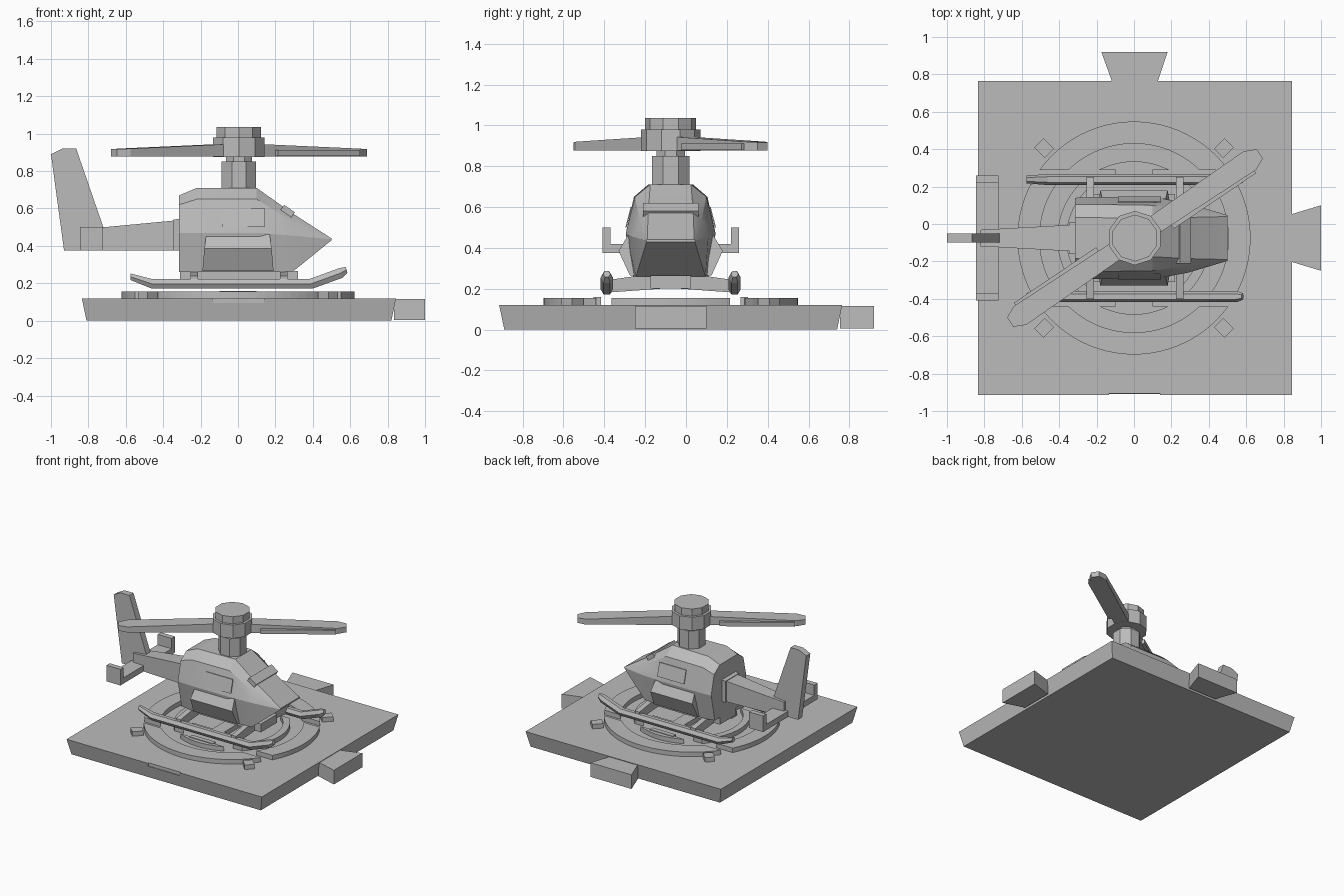
import bpy, bmesh
from math import asin, sin, cos, pi, radians
from mathutils import Matrix, Vector

if "Cube" in bpy.data.objects:
    bpy.data.objects.remove(bpy.data.objects["Cube"], do_unlink=True)

grey = bpy.data.materials.new("plain grey")
grey.use_nodes = True
tone = (0.5, 0.5, 0.5, 1)
grey.diffuse_color = tone
grey.node_tree.nodes["Principled BSDF"].inputs["Base Color"].default_value = tone

MID = -0.075  # y of the aircraft and pad centre line


def loft(name, rings, matrix=Matrix()):
    """Skin a list of matching point rings and cap both ends."""
    bm = bmesh.new()
    rows = [[bm.verts.new(matrix @ Vector(p)) for p in ring] for ring in rings]
    n = len(rows[0])
    for a, b in zip(rows, rows[1:]):
        for i in range(n):
            j = (i + 1) % n
            bm.faces.new((a[i], a[j], b[j], b[i]))
    bm.faces.new(rows[0])
    bm.faces.new(rows[-1])
    bmesh.ops.remove_doubles(bm, verts=bm.verts, dist=0.0005)
    bmesh.ops.recalc_face_normals(bm, faces=bm.faces)
    mesh = bpy.data.meshes.new(name)
    bm.to_mesh(mesh)
    bm.free()
    mesh.materials.append(grey)
    obj = bpy.data.objects.new(name, mesh)
    bpy.context.collection.objects.link(obj)
    return obj


def slab(name, outline, low, high, matrix=Matrix()):
    """Extrude an x, y outline upward."""
    return loft(name, [[(x, y, z) for x, y in outline] for z in (low, high)], matrix)


def side_plate(name, outline, y0, y1):
    """Extrude an x, z outline sideways."""
    return loft(name, [[(x, y, z) for x, z in outline] for y in (y0, y1)])


def rect(x0, x1, y0, y1):
    return [(x0, y0), (x1, y0), (x1, y1), (x0, y1)]


def box(name, x0, x1, y0, y1, z0, z1, matrix=Matrix()):
    return slab(name, rect(x0, x1, y0, y1), z0, z1, matrix)


def drum(name, radius, low, high, sides):
    pts = [(0.005 + radius * cos((i + 0.5) * 2 * pi / sides),
            MID + radius * sin((i + 0.5) * 2 * pi / sides)) for i in range(sides)]
    return slab(name, pts, low, high)


def smooth(obj, angle):
    bpy.ops.object.select_all(action="DESELECT")
    obj.select_set(True)
    bpy.context.view_layer.objects.active = obj
    bpy.ops.object.shade_smooth_by_angle(angle=radians(angle))


# Base tile with flared sides, edge slot and two connector tabs
base = loft("base_tile", [
    [(x, y, 0) for x, y in rect(-0.81, 0.82, -0.89, 0.74)],
    [(x, y, 0.12) for x, y in rect(-0.835, 0.845, -0.915, 0.765)]])
cutter = box("slot_cutter", -0.135, 0.14, -1, -0.905, 0.095, 0.2)
cutter.hide_render = True
cutter.hide_viewport = True
slot = base.modifiers.new("slot", "BOOLEAN")
slot.object = cutter
slab("right_tab", [(0.835, -0.2), (1, -0.25), (1, 0.1), (0.835, 0.05)], 0.005, 0.115)
slab("back_tab", [(-0.115, 0.755), (0.125, 0.755), (0.18, 0.92), (-0.175, 0.92)], 0.005, 0.115)


# Landing rings, split by two straight lanes under the skids
def ring_part(name, inner, outer, lane, turn, across):
    pts = []
    for r, flip in ((outer, 1), (inner, -1)):
        a = asin(min(1, lane / r))
        a = pi / 2 - a if across else a
        steps = [turn + flip * a * (k / 12 - 1) for k in range(25)]
        pts += [(r * cos(t), MID + r * sin(t)) for t in steps]
    slab(name, pts, 0.115, 0.155)


for label, inner, outer in (("outer", 0.505, 0.623), ("inner", 0.36, 0.41)):
    for k, side in enumerate(("right", "back", "left", "front")):
        across = k % 2 == 1
        ring_part(f"{label}_ring_{side}", inner, outer, 0.365 if across else 0.29,
                  k * pi / 2, across)
for k in range(4):
    turn = Matrix.Translation((0, MID, 0)) @ Matrix.Rotation(pi / 4 + k * pi / 2, 4, "Z")
    box(f"pad_marker_{k}", 0.64, 0.72, -0.035, 0.035, 0.115, 0.155, turn)

# Letterless bar marking inside the pad
for s in (-1, 1):
    box("pad_bar", -0.1, 0.1, MID + s * 0.36 - 0.018, MID + s * 0.36 + 0.018, 0.115, 0.16)
    box("pad_rail", -0.22, 0.22, MID + s * 0.2 - 0.035, MID + s * 0.2 + 0.035, 0.115, 0.155)
box("pad_crossbar", -0.05, 0.05, MID - 0.2, MID + 0.2, 0.115, 0.155)

# Fuselage: stations along x, each a list of (half width, height)
stations = [
    (-0.315, [(0.17, 0.26), (0.215, 0.47), (0.18, 0.62), (0.11, 0.67)]),
    (-0.22, [(0.185, 0.26), (0.22, 0.47), (0.18, 0.65), (0.11, 0.71)]),
    (0.1, [(0.185, 0.26), (0.22, 0.47), (0.175, 0.65), (0.1, 0.71)]),
    (0.29, [(0.17, 0.26), (0.185, 0.455), (0.15, 0.53), (0.11, 0.575)]),
    (0.5, [(0.118, 0.43), (0.122, 0.435), (0.12, 0.438), (0.115, 0.44)]),
]
body = loft("fuselage", [
    [(x, MID + w, z) for w, z in half] + [(x, MID - w, z) for w, z in reversed(half)]
    for x, half in stations])
smooth(body, 20)
box("belly_keel", -0.31, 0.32, MID - 0.1, MID + 0.1, 0.2, 0.265)

# Brow bar above the windscreen
tilt = Matrix.Translation((0.265, MID, 0.585)) @ Matrix.Rotation(radians(35), 4, "Y")
box("windscreen_brow", -0.035, 0.035, -0.135, 0.135, -0.015, 0.018, tilt)

for s, side in ((-1, "right"), (1, "left")):
    # Side pod with a sloping top
    pod = [(0.17, 0.46, 0.17), (0.21, 0.46, 0.17), (0.255, 0.385, 0.18),
           (0.2, 0.265, 0.19), (0.16, 0.265, 0.19)]
    loft(f"{side}_pod", [[(e * hx, MID + s * y, z) for y, z, hx in pod] for e in (-1, 1)])
    # Side window panel lying on the tilted wall
    panel = [(0.216, 0.5), (0.222, 0.5), (0.196, 0.6), (0.19, 0.6)]
    loft(f"{side}_window", [[(x, MID + s * y, z) for y, z in panel] for x in (-0.085, 0.145)])
    # Skid with upturned ends
    path = [(-0.575, 0.235, 0.02), (-0.46, 0.197, 0.03), (0.39, 0.197, 0.03),
            (0.55, 0.255, 0.03), (0.58, 0.272, 0.018)]
    skid = loft(f"{side}_skid", [
        [(x - 0.3 * r * sin(k * pi / 3) * (x > 0), MID + s * 0.313 + r * cos(k * pi / 3),
          z + r * sin(k * pi / 3)) for k in range(6)] for x, z, r in path])
    # Struts from belly to skid
    for x in (-0.235, 0.245):
        strut = [(0.05, 0.2), (0.05, 0.255), (0.15, 0.265), (0.325, 0.24), (0.325, 0.18)]
        loft(f"{side}_strut", [[(x + e * 0.02, MID + s * y, z) for y, z in strut]
                               for e in (-1, 1)])

# Tail boom, collar and fin
boom = [(-0.31, 0.085, 0.545), (-0.345, 0.085, 0.54), (-0.345, 0.07, 0.535), (-0.82, 0.044, 0.49)]
loft("tail_boom", [[(x, MID - w, 0.375), (x, MID + w, 0.375), (x, MID + w, z), (x, MID - w, z)]
                   for x, w, z in boom])
side_plate("tail_fin", [(-0.93, 0.375), (-1, 0.89), (-0.94, 0.92), (-0.865, 0.92),
                        (-0.72, 0.5), (-0.7, 0.375)], MID - 0.025, MID + 0.025)

# Tailplane with upright end plates
box("tailplane", -0.845, -0.725, MID - 0.335, MID + 0.335, 0.375, 0.42)
for s in (-1, 1):
    edges = sorted((MID + s * 0.295, MID + s * 0.335))
    box("tailplane_end", -0.845, -0.725, *edges, 0.375, 0.5)

# Rotor mast, hub and cap
drum("rotor_mast", 0.1, 0.65, 0.85, 8)
drum("rotor_shaft", 0.075, 0.84, 0.9, 8)
drum("rotor_hub", 0.145, 0.875, 0.98, 10)
drum("rotor_cap", 0.125, 0.97, 1.035, 10)

# Two blades, each with a thin trailing strip
for k in range(2):
    turn = Matrix.Translation((0.005, MID, 0)) @ Matrix.Rotation(radians(34) + k * pi, 4, "Z")
    sections = [(0.08, 0.05, 0.945), (0.74, 0.06, 0.92), (0.805, 0.03, 0.917)]
    loft("rotor_blade", [[(x, -w, 0.877), (x, w, 0.877), (x, w, z), (x, -w, z)]
                         for x, w, z in sections], turn)
    box("blade_strip", 0.2, 0.73, -0.075, -0.045, 0.88, 0.912, turn)
